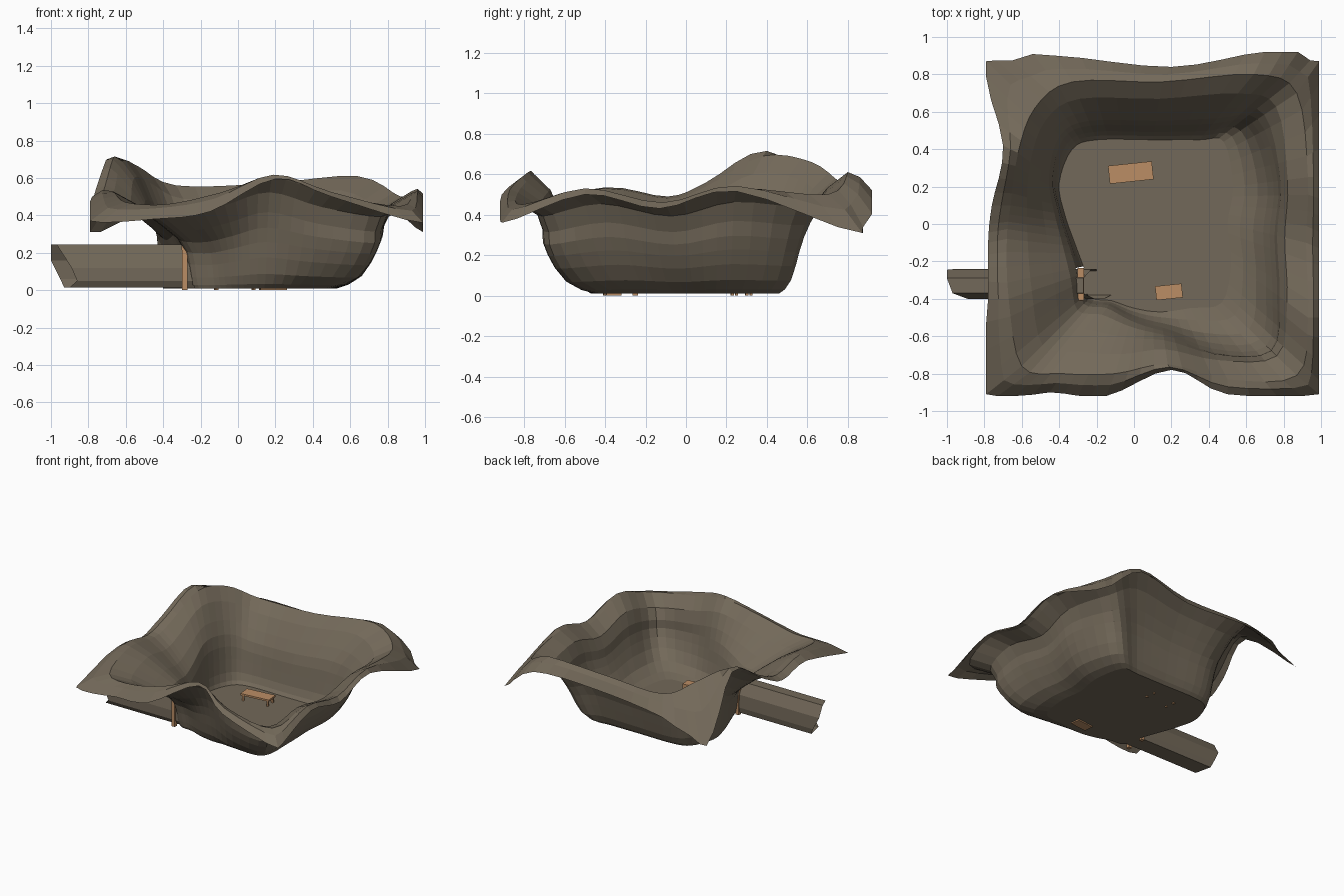
import bpy, bmesh, math
from mathutils import Vector, Matrix

if "Cube" in bpy.data.objects:
    bpy.data.objects.remove(bpy.data.objects["Cube"])


def material(name, rgb):
    m = bpy.data.materials.new(name)
    m.diffuse_color = (*rgb, 1)
    m.use_nodes = True
    m.node_tree.nodes["Principled BSDF"].inputs["Base Color"].default_value = m.diffuse_color
    return m


ROCK = material("rock", (0.17, 0.14, 0.10))
WOOD = material("wood", (0.50, 0.27, 0.13))


def finish(bm, name, mat):
    me = bpy.data.meshes.new(name)
    bm.to_mesh(me)
    bm.free()
    me.materials.append(mat)
    ob = bpy.data.objects.new(name, me)
    bpy.context.collection.objects.link(ob)
    return ob


def smooth_loop(pts, n=4):
    """Closed Catmull-Rom loop through the points."""
    pts = [Vector(p) for p in pts]
    out = []
    for i in range(len(pts)):
        a, b, c, d = (pts[(i + k) % len(pts)] for k in (-1, 0, 1, 2))
        for s in range(n):
            t = s / n
            out.append(0.5 * (2 * b + (c - a) * t + (2 * a - 5 * b + 4 * c - d) * t * t
                              + (3 * b - a - 3 * c + d) * t ** 3))
    return out


# Rock basin: three guide loops, counter-clockwise from the front left corner
FLOOR = [(-.23, -.39), (-.12, -.41), (0, -.45), (.14, -.47), (.3, -.45), (.47, -.42),
         (.52, -.2), (.5, 0), (.53, .2), (.48, .44), (.35, .45), (.1, .45),
         (-.2, .45), (-.33, .4), (-.4, .22), (-.37, .05), (-.31, -.12), (-.26, -.26)]
RIM = [(-.6, -.76, .47), (-.38, -.8, .46), (-.1, -.8, .52), (.18, -.75, .6), (.5, -.83, .51),
       (.87, -.81, .45), (.93, -.5, .52), (.92, -.1, .45), (.93, .25, .53), (.87, .7, .5),
       (.64, .8, .61), (.15, .76, .57), (-.33, .76, .56), (-.53, .62, .66),
       (-.62, .38, .69), (-.66, .1, .54), (-.68, -.08, .48), (-.67, -.4, .53)]
EDGE = [(-.79, -.91, .37), (-.45, -.9, .38), (-.15, -.92, .42), (.2, -.78, .595), (.5, -.91, .5),
        (.99, -.91, .36), (.99, -.5, .5), (.99, -.13, .43), (.99, .25, .515), (.99, .87, .31),
        (.7, .92, .52), (.2, .84, .48), (-.42, .9, .45), (-.79, .87, .31),
        (-.7, .42, .7), (-.76, .1, .54), (-.78, -.1, .46), (-.78, -.4, .5)]
# wall steepness at each station: 1 = cliff, 0 = slope, below 0 = gentle
STEEP = [1.1, 1.1, .8, .2, -.5, -.6, -.4, -.4, -.4, .1, .6, .6, .6, .6, .9, 1.1, 1.1, 1.1]
# height fraction, outward fraction on a slope, outward fraction on a cliff
WALL = [(0, 0, 0), (.04, .12, .03), (.13, .25, .06), (.28, .35, .09), (.42, .42, .13),
        (.55, .49, .22), (.69, .57, .42), (.87, .72, .70), (1, 1, 1)]

floor = smooth_loop([(x, y, .01) for x, y in FLOOR])
rim = smooth_loop(RIM)
edge = smooth_loop(EDGE)
steep = [v.x for v in smooth_loop([(s, 0, 0) for s in STEEP])]
for p in edge:
    p.x = min(max(p.x, -.79), .99)
    p.y = min(max(p.y, -.92), .875 if p.x < -.6 or p.x > .9 else .92)
    p.z = max(p.z, .305)

bm = bmesh.new()
rings = []
for h, slope, cliff in WALL:
    ring = []
    for f, r, s in zip(floor, rim, steep):
        u = slope + (cliff - slope) * s
        ring.append(bm.verts.new((f.x + (r.x - f.x) * u, f.y + (r.y - f.y) * u, f.z + (r.z - f.z) * h)))
    rings.append(ring)
rings.append([bm.verts.new((r + e) / 2 + Vector((0, 0, .02))) for r, e in zip(rim, edge)])
rings.append([bm.verts.new(e) for e in edge])
N = len(floor)
bm.faces.new(rings[0])
for a, b in zip(rings, rings[1:]):
    for i in range(N):
        j = (i + 1) % N
        bm.faces.new((a[i], b[i], b[j], a[j]))
# opening for the tunnel mouth
hole = []
for f in bm.faces:
    c = f.calc_center_median()
    if len(f.verts) == 4 and c.x < -.2 and -.385 < c.y < -.24 and c.z < .22:
        hole.append(f)
bmesh.ops.delete(bm, geom=hole, context='FACES')
finish(bm, "rock_basin", ROCK)

# Tunnel: faceted tube with ragged ends (y, z, outer x, inner x)
SECTION = [(-.38, .015, -.90, -.12), (-.40, .05, -.86, -.16), (-.40, .12, -.89, -.21),
           (-.37, .245, -.97, -.27), (-.29, .245, -1.0, -.27), (-.245, .16, -1.0, -.23),
           (-.24, .06, -.95, -.2), (-.25, .015, -.93, -.2)]
bm = bmesh.new()
outer = [bm.verts.new((xo, y, z)) for y, z, xo, xi in SECTION]
inner = [bm.verts.new((xi, y, z)) for y, z, xo, xi in SECTION]
for i in range(len(SECTION)):
    j = (i + 1) % len(SECTION)
    bm.faces.new((outer[i], outer[j], inner[j], inner[i]))
finish(bm, "tunnel", ROCK)


def boxes(name, parts, loc=(0, 0, 0), angle=0):
    """One object from boxes given as (centre, size)."""
    bm = bmesh.new()
    for c, s in parts:
        bmesh.ops.create_cube(bm, size=1, matrix=Matrix.Translation(c) @ Matrix.Diagonal((*s, 1)))
    ob = finish(bm, name, WOOD)
    ob.location = loc
    ob.rotation_euler.z = angle
    return ob


# Timber frame at the tunnel mouth
boxes("tunnel_frame", [((-.285, y, .118), (.028, .028, .236)) for y in (-.395, -.25)]
      + [((-.285, -.32, .225), (.034, .17, .022))])

# Table on the floor
boxes("table", [((0, 0, .06), (.235, .097, .014))]
      + [((sx * .1, sy * .036, .028), (.014, .014, .056)) for sx in (-1, 1) for sy in (-1, 1)],
      (-.017, .275, 0), math.radians(6))

# Crate near the front
boxes("crate", [((0, 0, .035), (.142, .075, .07))], (.187, -.363, 0), math.radians(6))
